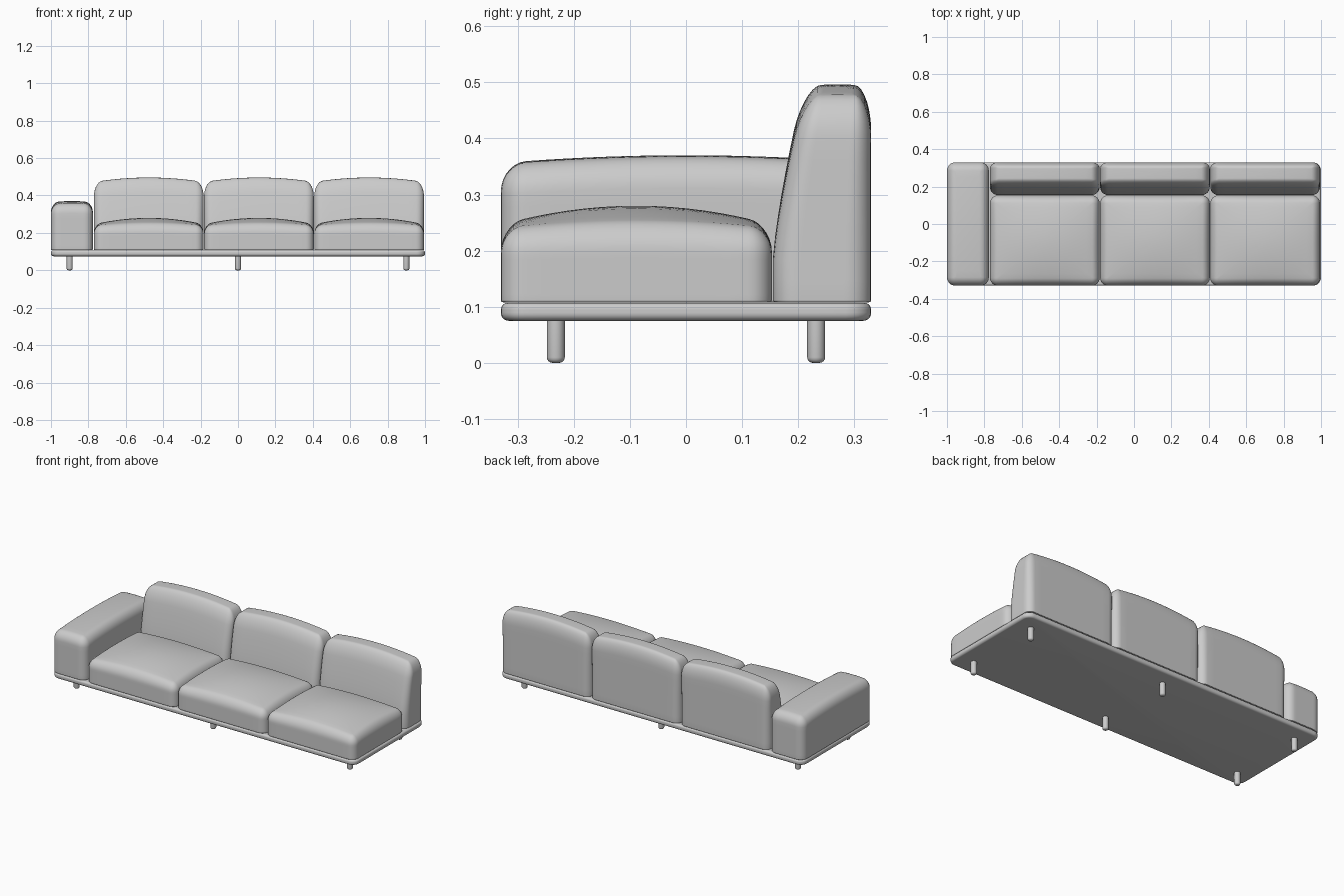
import bpy, bmesh, math

if "Cube" in bpy.data.objects:
    bpy.data.objects.remove(bpy.data.objects["Cube"])

X_CENTRES = (-0.477, 0.112, 0.701)
CUSHION_W = 0.586


def finish(name, bm):
    bmesh.ops.recalc_face_normals(bm, faces=bm.faces)
    me = bpy.data.meshes.new(name)
    bm.to_mesh(me)
    bm.free()
    me.shade_smooth()
    me.set_sharp_from_angle(angle=math.radians(40))
    ob = bpy.data.objects.new(name, me)
    bpy.context.collection.objects.link(ob)
    return ob


def rounded_rect(hx, hy, r, corner=6, side=12):
    """Outline of a rounded rectangle with extra points along its sides."""
    pts = []
    for k, (sx, sy) in enumerate(((1, 1), (-1, 1), (-1, -1), (1, -1))):
        for i in range(corner + 1):
            a = math.pi / 2 * (k + i / corner)
            pts.append((sx * (hx - r) + r * math.cos(a), sy * (hy - r) + r * math.sin(a)))
    out = []
    n = corner + 1
    for k in range(4):
        out += pts[k * n:(k + 1) * n]
        a, b = pts[k * n + corner], pts[(k + 1) * n % len(pts)]
        out += [(a[0] + (b[0] - a[0]) * j / side, a[1] + (b[1] - a[1]) * j / side)
                for j in range(1, side)]
    return out


def soft_block(name, x, y, z, r, bottom, top, crown=(0, 0, 0), lean=0):
    """Lofted block. bottom/top: (inset, height) of the edge rounding.
    crown: swell along x, along y, and in the middle. lean: slope of the front."""
    (x0, x1), (y0, y1), (z0, z1) = x, y, z
    cx, cy, hx, hy = (x0 + x1) / 2, (y0 + y1) / 2, (x1 - x0) / 2, (y1 - y0) / 2
    quarter = [math.pi / 2 * i / 7 for i in range(8)]
    # (inset, height, scale) of every ring, bottom to top
    rings = [(bottom[0] * (1 - math.sin(a)), z0 + bottom[1] * (1 - math.cos(a)), 1) for a in quarter]
    za, zb = z0 + bottom[1], z1 - top[1]
    rings += [(0, za + (zb - za) * i / 8, 1) for i in range(1, 8)]
    rings += [(top[0] * (1 - math.cos(a)), zb + top[1] * math.sin(a), 1) for a in quarter]
    rings += [(top[0], z1, s) for s in (0.88, 0.75, 0.6, 0.45, 0.3, 0.15, 0.05)]
    bm = bmesh.new()
    loops = []
    for inset, h, s in rings:
        loop = []
        for px, py in rounded_rect(hx - inset, hy - inset, max(r - inset, 0.005)):
            px, py = px * s, py * s
            u, v = 1 - (px / hx) ** 2, 1 - (py / hy) ** 2
            t = (h - z0) / (z1 - z0)
            pz = h + t * (crown[0] * u + crown[1] * v + crown[2] * u * v)
            slope = lean * max(0, (t - 0.2) / 0.8) ** 1.3
            py += slope * (hy - py) / (2 * hy)
            loop.append(bm.verts.new((cx + px, cy + py, pz)))
        loops.append(loop)
    for a, b in zip(loops, loops[1:]):
        for i in range(len(a)):
            j = (i + 1) % len(a)
            bm.faces.new((a[i], a[j], b[j], b[i]))
    bm.faces.new(loops[0][::-1])
    bm.faces.new(loops[-1])
    return finish(name, bm)


# Platform base
soft_block("base", (-1, 1), (-0.33, 0.33), (0.075, 0.107), 0.045, (0.014, 0.014), (0.012, 0.012))

# Single armrest on the left
soft_block("armrest", (-1, -0.776), (-0.33, 0.33), (0.108, 0.350), 0.045,
           (0.004, 0.004), (0.045, 0.05), crown=(0.006, 0.014, 0))

# Seat and back cushions
for i, c in enumerate(X_CENTRES, 1):
    span = (c - CUSHION_W / 2, c + CUSHION_W / 2)
    soft_block(f"seat_cushion_{i}", span, (-0.33, 0.153), (0.108, 0.238), 0.042,
               (0.004, 0.004), (0.04, 0.045), crown=(0.008, 0.008, 0.026))
    soft_block(f"back_cushion_{i}", span, (0.155, 0.33), (0.108, 0.470), 0.042,
               (0.004, 0.004), (0.045, 0.075), crown=(0.024, 0.002, 0), lean=0.055)

# Six round legs with softened feet
for i, lx in enumerate((-0.9, 0, 0.9), 1):
    for side, ly in (("front", -0.232), ("back", 0.232)):
        bm = bmesh.new()
        bmesh.ops.create_cone(bm, cap_ends=True, segments=24, radius1=0.016, radius2=0.016, depth=0.08)
        rim = [e for e in bm.edges if all(v.co.z < 0 for v in e.verts)]
        bmesh.ops.bevel(bm, geom=rim, offset=0.01, segments=4, profile=0.5, affect='EDGES')
        finish(f"{side}_leg_{i}", bm).location = (lx, ly, 0.04)
